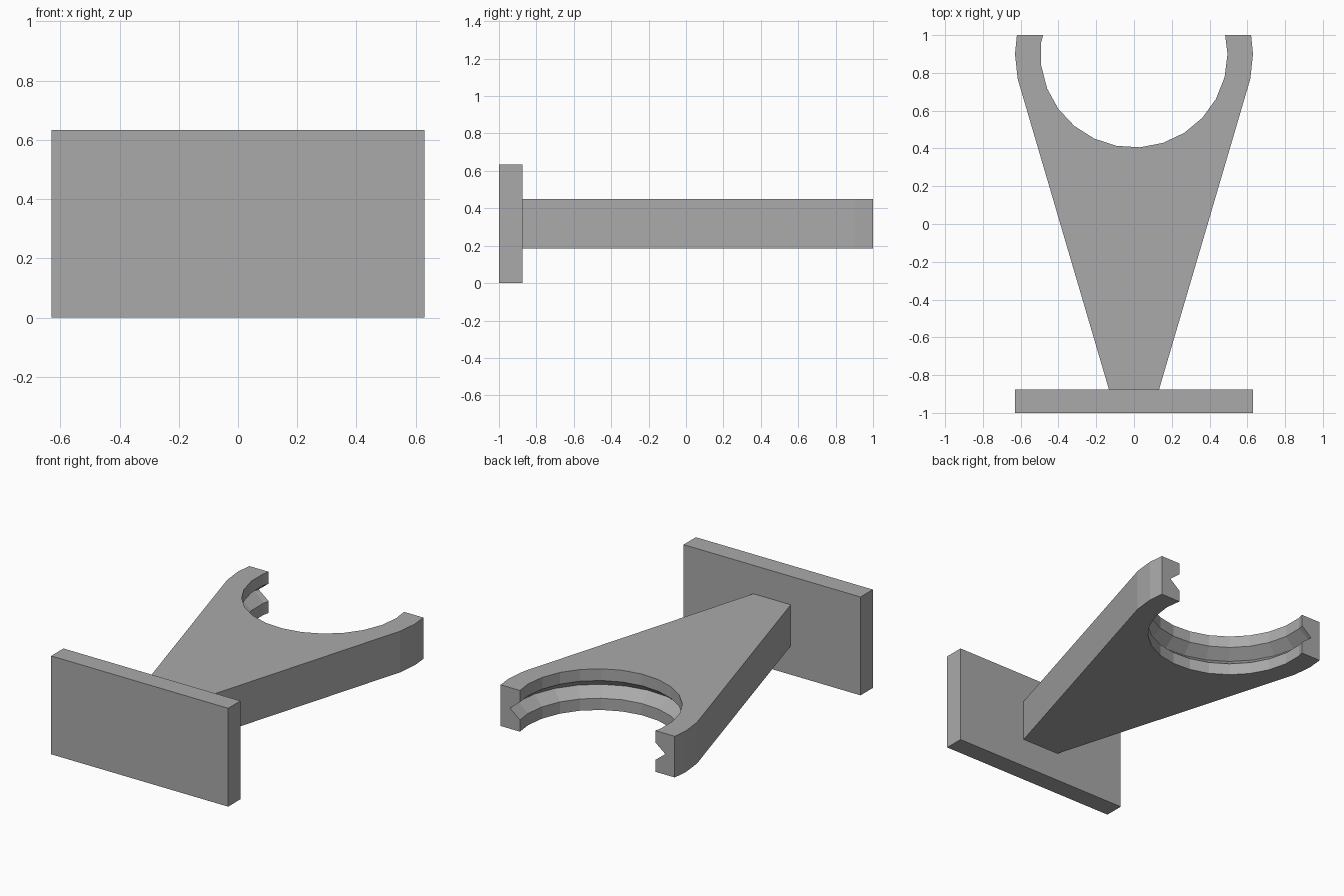
import bpy, bmesh, math

cube = bpy.data.objects.get("Cube")
if cube:
    bpy.data.objects.remove(cube, do_unlink=True)

grey = bpy.data.materials.new("plain_grey")
grey.use_nodes = True
COLOUR = (0.4, 0.4, 0.4, 1)
grey.diffuse_color = COLOUR
grey.node_tree.nodes["Principled BSDF"].inputs["Base Color"].default_value = COLOUR


def make_object(name, bm):
    bmesh.ops.recalc_face_normals(bm, faces=bm.faces)
    mesh = bpy.data.meshes.new(name)
    bm.to_mesh(mesh)
    bm.free()
    mesh.materials.append(grey)
    obj = bpy.data.objects.new(name, mesh)
    bpy.context.collection.objects.link(obj)
    return obj


def prism(name, outline, z0, z1):
    """Extrude a flat outline from z0 up to z1."""
    bm = bmesh.new()
    face = bm.faces.new([bm.verts.new((x, y, z0)) for x, y in outline])
    top = bmesh.ops.extrude_face_region(bm, geom=[face])["geom"]
    bmesh.ops.translate(bm, vec=(0, 0, z1 - z0),
                        verts=[v for v in top if isinstance(v, bmesh.types.BMVert)])
    return make_object(name, bm)


def lathe(name, profile, centre_y, sides):
    """Revolve a radius/height profile into a closed solid."""
    bm = bmesh.new()
    rings = []
    for r, z in profile:
        angles = [math.tau * i / sides for i in range(sides)]
        rings.append([bm.verts.new((r * math.cos(a), centre_y + r * math.sin(a), z))
                      for a in angles])
    for low, high in zip(rings, rings[1:]):
        for i in range(sides):
            j = (i + 1) % sides
            bm.faces.new((low[i], low[j], high[j], high[i]))
    bm.faces.new(rings[0])
    bm.faces.new(rings[-1])
    return make_object(name, bm)


# Upright mounting plate
W, BACK = 0.63, -0.875
prism("mounting_plate", [(-W, -1), (W, -1), (W, BACK), (-W, BACK)], 0, 0.633)

# Tapered arm with rounded fork tips
half = [(0.133, BACK), (0.616, 0.769), (W, 0.9), (0.62, 1)]
outline = half + [(-x, y) for x, y in reversed(half)]
Z0, Z1 = 0.185, 0.45
arm = prism("cradle_arm", outline, Z0, Z1)

# Round cradle opening with a V groove around its wall
R, DEPTH, GAP = 0.495, 0.07, 0.057
mid = (Z0 + Z1) / 2
profile = [(R, Z0 - 0.1), (R, mid - GAP), (R + DEPTH, mid),
           (R, mid + GAP), (R, Z1 + 0.1)]
cutter = lathe("cradle_cutter", profile, 0.9, 25)
cutter.hide_render = True

cut = arm.modifiers.new("cradle_cut", "BOOLEAN")
cut.operation = "DIFFERENCE"
cut.solver = "EXACT"
cut.object = cutter
bpy.context.view_layer.objects.active = arm
bpy.ops.object.modifier_apply(modifier=cut.name)
bpy.data.objects.remove(cutter, do_unlink=True)
